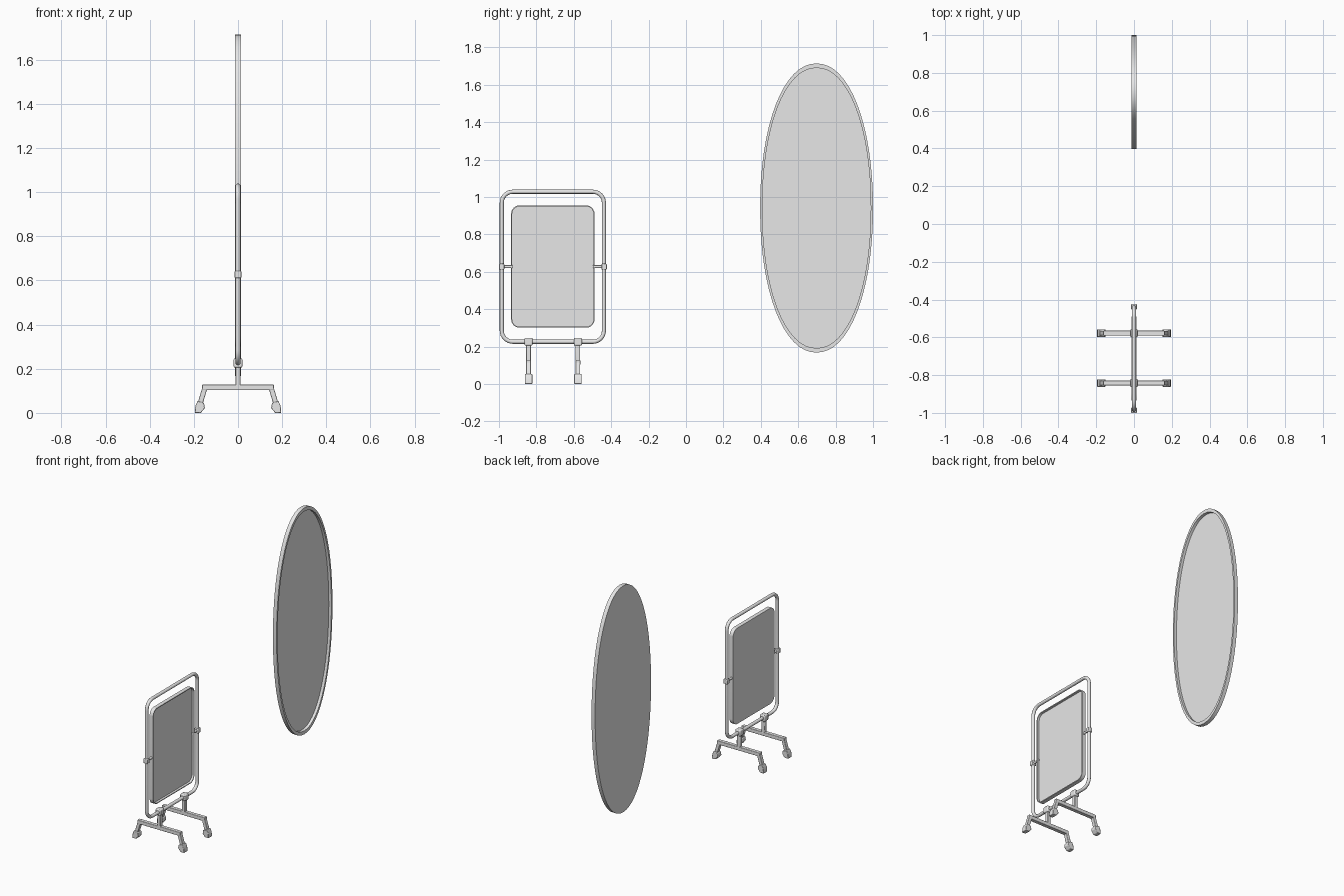
import bpy, bmesh
from math import sin, cos, pi, atan2, hypot
from mathutils import Vector

if "Cube" in bpy.data.objects:
    bpy.data.objects.remove(bpy.data.objects["Cube"], do_unlink=True)

grey = bpy.data.materials.new("light_grey")
grey.use_nodes = True
grey.diffuse_color = (0.8, 0.8, 0.8, 1)
grey.node_tree.nodes["Principled BSDF"].inputs["Base Color"].default_value = (0.8, 0.8, 0.8, 1)

STAND_Y = -0.712


def finish(name, bm, bevel=0.0):
    bmesh.ops.recalc_face_normals(bm, faces=bm.faces)
    mesh = bpy.data.meshes.new(name)
    bm.to_mesh(mesh)
    bm.free()
    mesh.materials.append(grey)
    obj = bpy.data.objects.new(name, mesh)
    bpy.context.collection.objects.link(obj)
    if bevel:
        mod = obj.modifiers.new("bevel", 'BEVEL')
        mod.width = bevel
        mod.segments = 2
    bpy.ops.object.select_all(action='DESELECT')
    obj.select_set(True)
    bpy.context.view_layer.objects.active = obj
    bpy.ops.object.shade_smooth_by_angle(angle=0.6)
    return obj


def box(name, loc, size, rot=0.0, bevel=0.004):
    bm = bmesh.new()
    bmesh.ops.create_cube(bm, size=1)
    for v in bm.verts:
        v.co = Vector(a * b for a, b in zip(v.co, size))
    obj = finish(name, bm, bevel)
    obj.location = loc
    obj.rotation_euler.y = rot
    return obj


def rounded_rect(cy, cz, hy, hz, r, steps=8):
    """Outline in the y-z plane."""
    pts = []
    for i, (sy, sz) in enumerate([(1, 1), (-1, 1), (-1, -1), (1, -1)]):
        for k in range(steps + 1):
            a = (i + k / steps) * pi / 2
            pts.append((cy + sy * (hy - r) + r * cos(a), cz + sz * (hz - r) + r * sin(a)))
    return pts


def oval(cy, cz, hy, hz, n=64, power=2.1):
    def s(t):
        return abs(t) ** (2 / power) * (1 if t > 0 else -1)
    return [(cy + hy * s(cos(2 * pi * i / n)), cz + hz * s(sin(2 * pi * i / n))) for i in range(n)]


def tray(name, outer, inner, half, floor):
    """Flat-backed plate with a raised rim on the +x side."""
    bm = bmesh.new()
    loops = [[bm.verts.new((x, y, z)) for y, z in pts]
             for x, pts in ((-half, outer), (half, outer), (half, inner), (floor, inner))]
    n = len(outer)
    for a, b in zip(loops, loops[1:]):
        for i in range(n):
            j = (i + 1) % n
            bm.faces.new((a[i], a[j], b[j], b[i]))
    bm.faces.new(loops[0])
    bm.faces.new(loops[-1])
    return finish(name, bm)


def tube_loop(name, outer, inner, r, sides=12):
    """Closed round tube between two matching outlines."""
    bm = bmesh.new()
    rings = []
    for p, q in zip(outer, inner):
        c = Vector((0, (p[0] + q[0]) / 2, (p[1] + q[1]) / 2))
        d = Vector((0, p[0] - q[0], p[1] - q[1])) / 2
        rings.append([bm.verts.new(c + d * cos(2 * pi * k / sides) + Vector((r * sin(2 * pi * k / sides), 0, 0)))
                      for k in range(sides)])
    for i, a in enumerate(rings):
        b = rings[(i + 1) % len(rings)]
        for k in range(sides):
            m = (k + 1) % sides
            bm.faces.new((a[k], a[m], b[m], b[k]))
    return finish(name, bm)


def rod(name, y0, y1, z, r):
    bm = bmesh.new()
    bmesh.ops.create_cone(bm, cap_ends=True, segments=12, radius1=r, radius2=r, depth=abs(y1 - y0))
    obj = finish(name, bm)
    obj.location = (0, (y0 + y1) / 2, z)
    obj.rotation_euler.x = pi / 2


def caster(name, side, y):
    profile = [(0.154, 0.045), (0.183, 0.054), (0.193, 0.032), (0.196, 0.0), (0.168, 0.0), (0.15, 0.022)]
    bm = bmesh.new()
    ends = [[bm.verts.new((side * x, y + dy, z)) for x, z in profile] for dy in (-0.02, 0.02)]
    for i in range(len(profile)):
        j = (i + 1) % len(profile)
        bm.faces.new((ends[0][i], ends[0][j], ends[1][j], ends[1][i]))
    for e in ends:
        bm.faces.new(e)
    finish(name, bm, 0.003)


# Oval mirror
tray("oval_mirror", oval(0.698, 0.941, 0.302, 0.773), oval(0.698, 0.941, 0.29, 0.749), 0.0135, -0.006)

# Swivel mirror panel and its tube frame
tray("mirror_panel", rounded_rect(STAND_Y, 0.628, 0.223, 0.327, 0.045),
     rounded_rect(STAND_Y, 0.628, 0.217, 0.321, 0.039), 0.0135, -0.002)
tube_loop("tube_frame", rounded_rect(STAND_Y, 0.627, 0.284, 0.412, 0.07),
          rounded_rect(STAND_Y, 0.627, 0.262, 0.39, 0.048), 0.0115)

# Pivots joining panel and frame
for side, label in ((-1, "front"), (1, "back")):
    box(f"{label}_pivot_block", (0, STAND_Y + side * 0.274, 0.627), (0.03, 0.029, 0.032))
    rod(f"{label}_pivot_rod", STAND_Y + side * 0.27, STAND_Y + side * 0.215, 0.627, 0.008)

# Two feet, each with clamp, post, crossbar, slanted legs and casters
for y, label in ((-0.842, "front"), (-0.578, "back")):
    box(f"{label}_clamp", (0, y, 0.226), (0.04, 0.043, 0.042), bevel=0.006)
    box(f"{label}_post", (0, y, 0.165), (0.024, 0.025, 0.1))
    box(f"{label}_crossbar", (0, y, 0.116), (0.324, 0.026, 0.026), bevel=0.003)
    for side, hand in ((-1, "right"), (1, "left")):
        dx, dz = 0.021, -0.07
        box(f"{label}_{hand}_leg", (side * (0.15 + dx / 2), y, 0.114 + dz / 2),
            (0.023, 0.025, hypot(dx, dz)), -side * atan2(dx, -dz), 0.003)
        caster(f"{label}_{hand}_caster", side, y)
